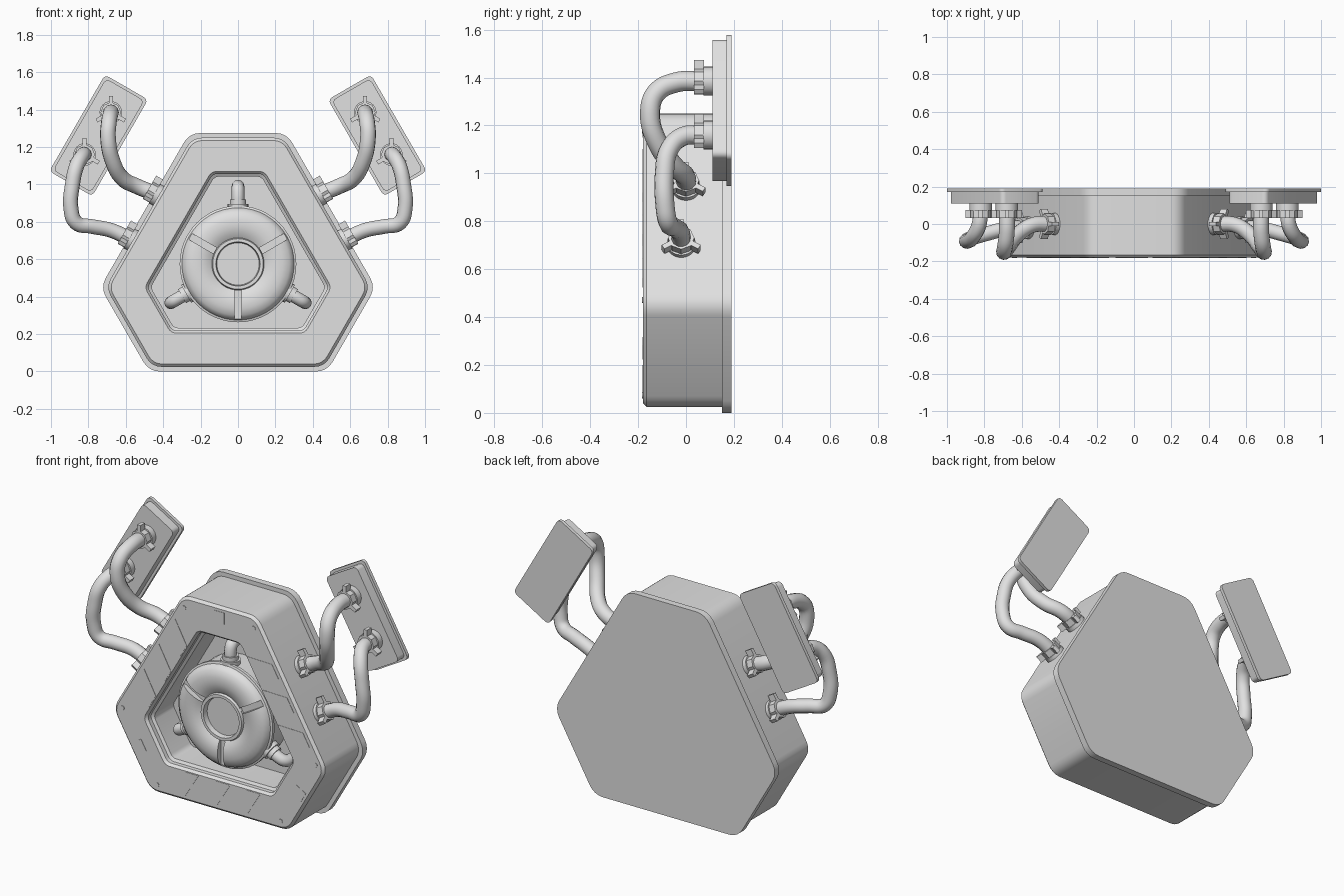
import bpy, bmesh, math
from mathutils import Vector, Matrix

cube = bpy.data.objects.get("Cube")
if cube:
    bpy.data.objects.remove(cube, do_unlink=True)

CENTRE = Vector((0, 0, 0.575))   # middle of the three-sided housing
THIRDS = [math.radians(a) for a in (0, 120, 240)]
FRONT = -0.18
parts = []

grey = bpy.data.materials.new("light_grey")
grey.use_nodes = True
colour = (0.75, 0.75, 0.75, 1)
grey.diffuse_color = colour
grey.node_tree.nodes["Principled BSDF"].inputs["Base Color"].default_value = colour


def finish(name, bm, mirrored=False):
    bmesh.ops.recalc_face_normals(bm, faces=bm.faces)
    mesh = bpy.data.meshes.new(name)
    bm.to_mesh(mesh)
    bm.free()
    ob = bpy.data.objects.new(name, mesh)
    bpy.context.collection.objects.link(ob)
    mesh.materials.append(grey)
    if mirrored:
        ob.modifiers.new("Mirror", "MIRROR")
    parts.append(ob)
    return ob


def select_only(ob):
    bpy.ops.object.select_all(action="DESELECT")
    ob.select_set(True)
    bpy.context.view_layer.objects.active = ob


def direction(angle):
    return Vector((math.cos(angle), 0, math.sin(angle)))


def outline(sides, radius, steps=4):
    """Rounded polygon from (normal angle in degrees, distance) sides."""
    pts = []
    for i, (a1, d1) in enumerate(sides):
        a2, d2 = sides[(i + 1) % len(sides)]
        a1 = math.radians(a1)
        turn = (math.radians(a2) - a1) % math.tau
        n1, n2, c = direction(a1), direction(a1 + turn), math.cos(turn)
        e1, e2 = d1 - radius, d2 - radius
        hub = (n1 * (e1 - e2 * c) + n2 * (e2 - e1 * c)) / (1 - c * c)
        pts += [hub + radius * direction(a1 + turn * k / steps) for k in range(steps + 1)]
    return pts


def tri(long_side, short_side, radius):
    return outline([(30 + 60 * i, short_side if i % 2 else long_side) for i in range(6)], radius)


def loft(bm, loops, centre):
    """Join equal outlines at successive depths and close both ends."""
    rings = [[bm.verts.new(centre + p + Vector((0, y, 0))) for p in pts] for pts, y in loops]
    n = len(rings[0])
    for a, b in zip(rings, rings[1:]):
        for i in range(n):
            j = (i + 1) % n
            bm.faces.new((a[i], a[j], b[j], b[i]))
    bm.faces.new(rings[0])
    bm.faces.new(rings[-1])


def cylinder(bm, start, axis, r, length, sides=24):
    rot = axis.to_track_quat("Z", "Y").to_matrix().to_4x4()
    bmesh.ops.create_cone(bm, cap_ends=True, segments=sides, radius1=r, radius2=r, depth=length,
                          matrix=Matrix.Translation(start + axis * length / 2) @ rot)


def box(bm, matrix, size):
    bmesh.ops.create_cube(bm, size=1, matrix=matrix @ Matrix.Diagonal((*size, 1)))


def tube(name, points, radius, mirrored=False):
    curve = bpy.data.curves.new(name, "CURVE")
    curve.dimensions = "3D"
    curve.bevel_depth = radius
    curve.bevel_resolution = 4
    curve.resolution_u = 6
    curve.use_fill_caps = True
    spline = curve.splines.new("BEZIER")
    spline.bezier_points.add(len(points) - 1)
    for bp, p in zip(spline.bezier_points, points):
        bp.co = p
        bp.handle_left_type = bp.handle_right_type = "AUTO"
    ob = bpy.data.objects.new(name, curve)
    bpy.context.collection.objects.link(ob)
    select_only(ob)
    bpy.ops.object.convert(target="MESH")
    ob = bpy.context.view_layer.objects.active
    ob.data.materials.clear()
    ob.data.materials.append(grey)
    if mirrored:
        ob.modifiers.new("Mirror", "MIRROR")
    parts.append(ob)


# Housing: back plate, then the frame with its stepped recess
bm = bmesh.new()
loft(bm, [(tri(0.575, 0.70, 0.1), 0.15), (tri(0.575, 0.70, 0.1), 0.19)], CENTRE)
finish("back_plate", bm)

bm = bmesh.new()
loft(bm, [(tri(0.55, 0.675, 0.09), 0.155), (tri(0.55, 0.675, 0.09), -0.165),
          (tri(0.535, 0.66, 0.08), FRONT), (tri(0.37, 0.495, 0.05), FRONT),
          (tri(0.357, 0.482, 0.045), -0.165), (tri(0.357, 0.482, 0.045), -0.14),
          (tri(0.342, 0.467, 0.04), -0.13), (tri(0.342, 0.467, 0.04), 0.05)], CENTRE)
finish("housing_frame", bm)

# Face plates: slanted stripes, squares and rivets, repeated on each third
stripes, squares, rivets = bmesh.new(), bmesh.new(), bmesh.new()
for angle in THIRDS:
    turn = Matrix.Translation(CENTRE) @ Matrix.Rotation(angle, 4, "Y")
    for x in (-0.31, -0.10, 0.10):
        shape = [(x, -0.515), (x + 0.09, -0.515), (x + 0.175, -0.375), (x + 0.085, -0.375)]
        pts = [turn @ Vector((u, 0, v)) for u, v in shape]
        loft(stripes, [(pts, FRONT - 0.002), (pts, FRONT + 0.001)], Vector())
    box(squares, turn @ Matrix.Translation((0, FRONT, 0.61)), (0.07, 0.004, 0.07))
    for s in (-1, 1):
        cylinder(rivets, turn @ Vector((s * 0.23, FRONT + 0.002, 0.605)), Vector((0, -1, 0)), 0.013, 0.005, 12)
finish("face_stripes", stripes)
finish("face_squares", squares)
finish("face_rivets", rivets)

# Round core: lathed barrel with a padded ring and a dished hub
profile = [(0.30, 0.06), (0.30, -0.10), (0.312, -0.10), (0.312, -0.118), (0.30, -0.122),
           (0.293, -0.14), (0.275, -0.157), (0.24, -0.168), (0.2, -0.168), (0.165, -0.16),
           (0.14, -0.145), (0.135, -0.16), (0.118, -0.16), (0.113, -0.13)]
bm = bmesh.new()
circle = [direction(math.tau * i / 48) for i in range(48)]
loft(bm, [([p * r for p in circle], y) for r, y in profile], CENTRE)
core = finish("core", bm)

# Three slots cut through the padded ring
bm = bmesh.new()
for angle in THIRDS:
    turn = Matrix.Translation(CENTRE) @ Matrix.Rotation(angle, 4, "Y")
    box(bm, turn @ Matrix.Translation((0, -0.17, -0.222)), (0.036, 0.07, 0.16))
cutter = finish("slot_cutter", bm)
cutter.hide_render = True
parts.remove(cutter)
cut = core.modifiers.new("Slots", "BOOLEAN")
cut.object = cutter
cut.operation = "DIFFERENCE"
cut.solver = "EXACT"
select_only(core)
bpy.ops.object.modifier_apply(modifier=cut.name)
bpy.data.objects.remove(cutter, do_unlink=True)

# Elbow pipes from the core into the recess floor
flanges = bmesh.new()
for angle in THIRDS:
    out = direction(math.pi / 2 + angle)
    path = [(0.30, -0.07), (0.375, -0.07), (0.402, -0.058), (0.413, -0.03), (0.413, 0.06)]
    tube("core_elbow", [CENTRE + out * r + Vector((0, y, 0)) for r, y in path], 0.034)
    base = CENTRE + Vector((0, -0.07, 0))
    cylinder(flanges, base + out * 0.28, out, 0.055, 0.04)
    cylinder(flanges, base + out * 0.31, out, 0.043, 0.035)
finish("core_flanges", flanges)

# Side panels: thin back sheet with a thicker block in front
panel_centre = Vector((0.745, 0, 1.262))


def panel(name, half_width, half_length, y1, y2):
    bm = bmesh.new()
    pts = outline([(30, half_width), (120, half_length), (210, half_width), (300, half_length)], 0.025)
    loft(bm, [(pts, y1), (pts, y2)], panel_centre)
    finish(name, bm, True)


panel("panel_sheet", 0.133, 0.298, 0.17, 0.19)
panel("panel_block", 0.118, 0.283, 0.11, 0.172)


# Hose couplings: collar, eight-sided nut and three wing tabs
def coupling(name, start, axis, roll):
    bm = bmesh.new()
    cylinder(bm, start, axis, 0.06, 0.042)
    cylinder(bm, start + axis * 0.04, axis, 0.055, 0.042, 8)
    frame = Matrix.Translation(start + axis * 0.061) @ axis.to_track_quat("Z", "Y").to_matrix().to_4x4()
    for angle in THIRDS:
        spin = Matrix.Rotation(angle + math.radians(roll), 4, "Z")
        box(bm, frame @ spin @ Matrix.Translation((0.065, 0, 0)), (0.045, 0.022, 0.042))
    finish(name, bm, True)


forward, outward = Vector((0, -1, 0)), direction(math.radians(30))
coupling("upper_panel_coupling", Vector((0.68, 0.115, 1.385)), forward, 90)
coupling("lower_panel_coupling", Vector((0.82, 0.115, 1.16)), forward, 90)
coupling("upper_housing_coupling", Vector((0.41, 0, 0.93)), outward, 90)
coupling("lower_housing_coupling", Vector((0.545, -0.02, 0.69)), outward, 90)

# Hoses between the panels and the housing
tube("upper_hose", [(0.68, 0.06, 1.385), (0.68, -0.04, 1.38), (0.69, -0.125, 1.335), (0.695, -0.15, 1.25),
                    (0.672, -0.12, 1.13), (0.615, -0.05, 1.03), (0.54, -0.005, 0.99), (0.45, 0, 0.953)], 0.042, True)
tube("lower_hose", [(0.82, 0.06, 1.16), (0.83, -0.01, 1.155), (0.862, -0.07, 1.10), (0.885, -0.09, 1.0),
                    (0.893, -0.088, 0.87), (0.865, -0.075, 0.795), (0.78, -0.05, 0.775),
                    (0.68, -0.025, 0.755), (0.585, -0.02, 0.713)], 0.04, True)

# Smooth rounded parts while keeping hard edges
for ob in parts:
    select_only(ob)
    bpy.ops.object.shade_smooth_by_angle(angle=math.radians(32))
